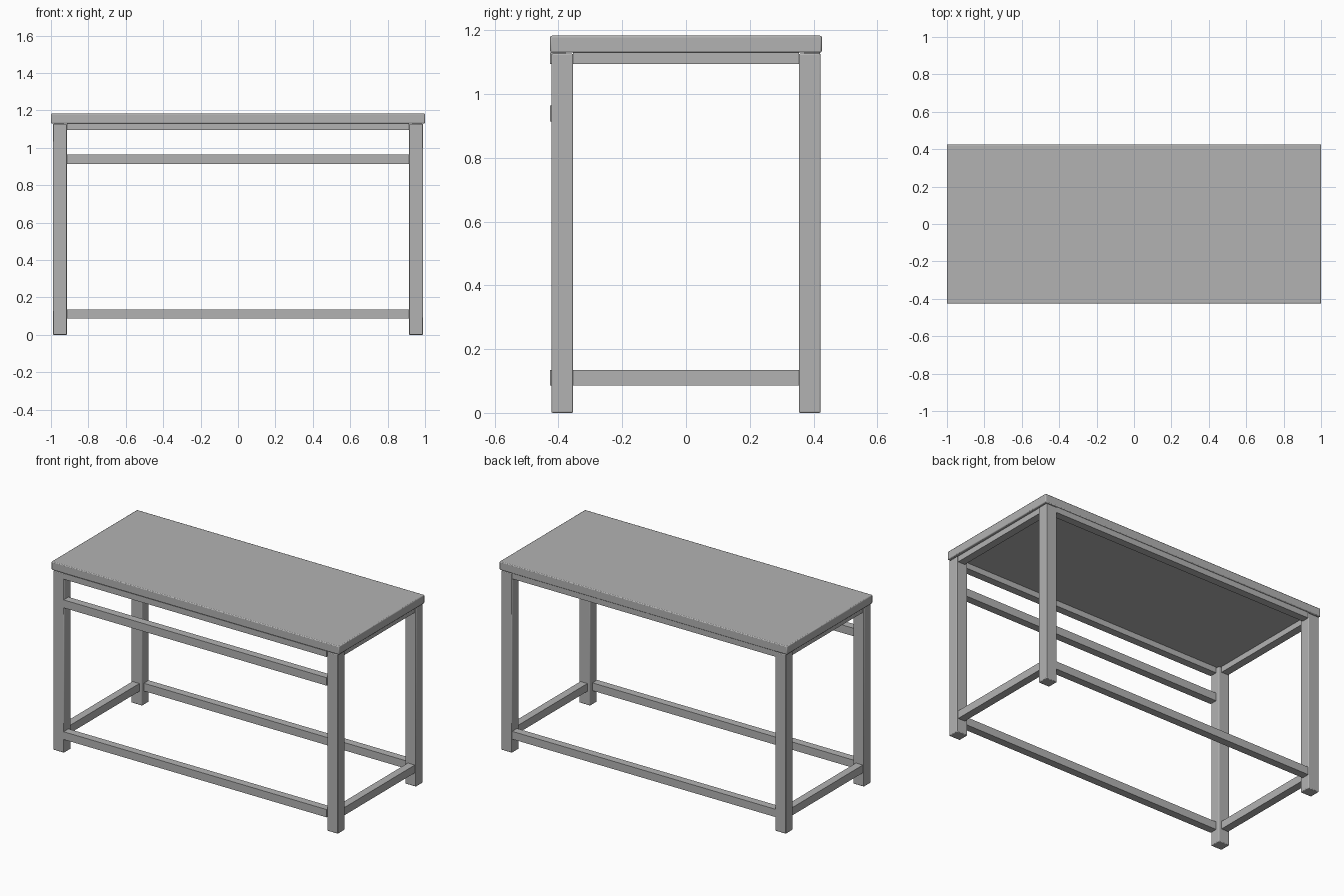
import bpy

cube = bpy.data.objects.get("Cube")
if cube:
    bpy.data.objects.remove(cube, do_unlink=True)

# Single plain grey finish
grey = bpy.data.materials.new("plain_grey")
grey.use_nodes = True
colour = (0.45, 0.45, 0.45, 1)
grey.diffuse_color = colour
grey.node_tree.nodes["Principled BSDF"].inputs["Base Color"].default_value = colour


def box(name, x, y, z, bevel=0.0):
    """Box spanning the (low, high) ranges x, y and z, with optional eased edges."""
    spans = (x, y, z)
    bpy.ops.mesh.primitive_cube_add(size=1, location=[(a + b) / 2 for a, b in spans])
    ob = bpy.context.object
    ob.name = name
    ob.scale = [b - a for a, b in spans]
    bpy.ops.object.transform_apply(location=False, rotation=False, scale=True)
    ob.data.materials.append(grey)
    if bevel:
        mod = ob.modifiers.new("eased_edges", "BEVEL")
        mod.width = bevel
        mod.segments = 2
        bpy.ops.object.shade_smooth_by_angle()
    return ob


def span(sign, inner, outer):
    """Range between two distances on the given side of the centre."""
    return tuple(sorted((sign * inner, sign * outer)))


LEG_X = (0.915, 0.99)
LEG_Y = (0.354, 0.422)
RAIL = 0.048
LOW_Z, MID_Z, TOP_Z = (0.086, 0.135), (0.914, 0.964), (1.094, 1.131)
SIDES = {"left": 1, "right": -1}
ENDS = {"front": -1, "back": 1}

# Table top
box("table_top", (-1, 1), (-0.426, 0.426), (1.13, 1.183), 0.005)

# Legs
for side, sx in SIDES.items():
    for end, sy in ENDS.items():
        box(f"{end}_{side}_leg", span(sx, *LEG_X), span(sy, *LEG_Y), (0, 1.127), 0.004)

# Long rails; the front ones stand slightly proud of the legs
for end, sy in ENDS.items():
    outer = 0.426 if sy < 0 else 0.42
    levels = {"lower": LOW_Z, "upper": TOP_Z}
    if end == "front":
        levels["middle"] = MID_Z
    for level, z in levels.items():
        box(f"{level}_{end}_rail", (-LEG_X[0], LEG_X[0]), span(sy, outer - RAIL, outer), z)

# Short side rails
for side, sx in SIDES.items():
    for level, z in (("lower", LOW_Z), ("upper", TOP_Z)):
        box(f"{level}_{side}_rail", span(sx, 0.982 - RAIL, 0.982), (-LEG_Y[0], LEG_Y[0]), z)
